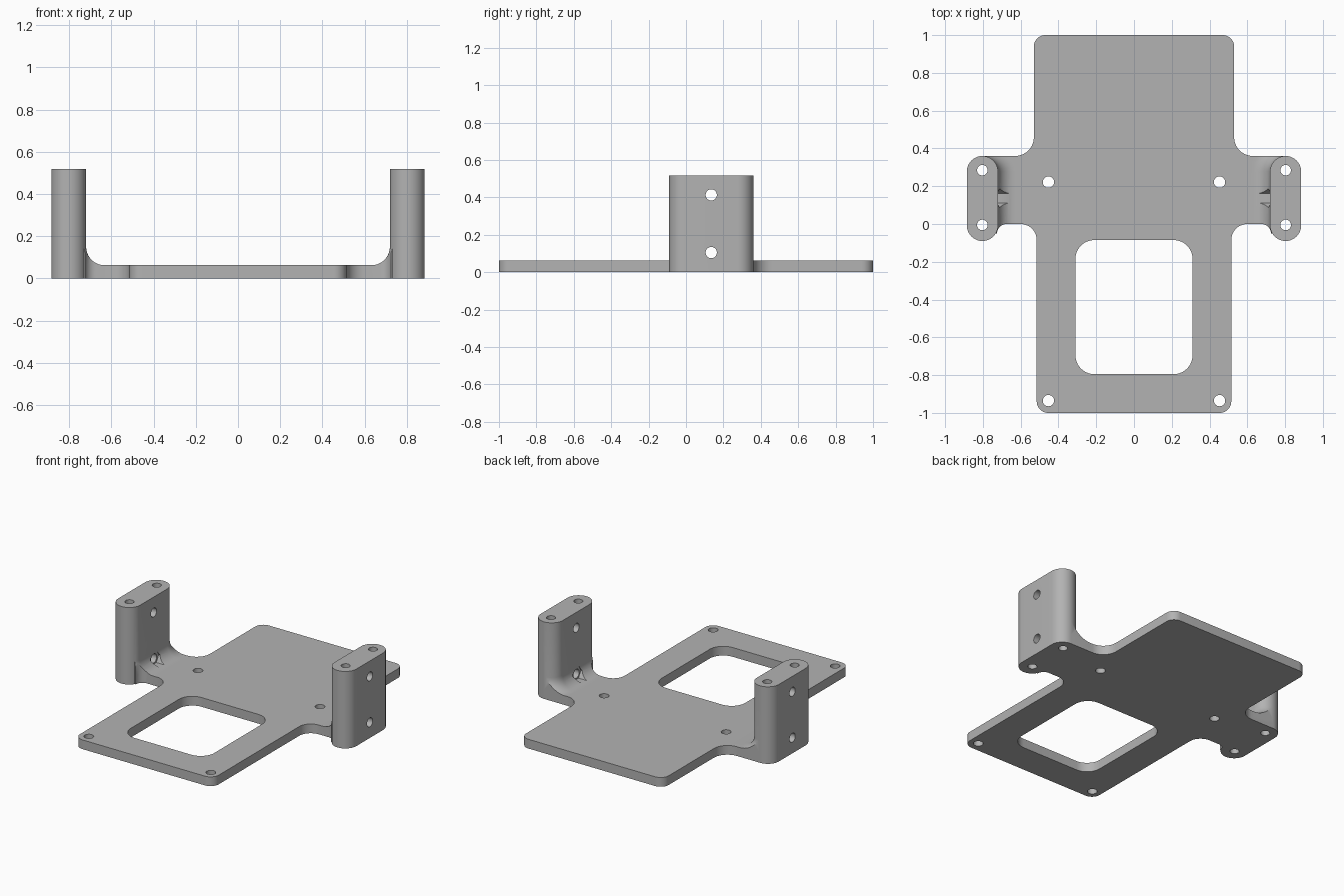
import bpy, bmesh
from math import sin, cos, pi, radians
from mathutils import Vector, Matrix

cube = bpy.data.objects.get("Cube")
if cube:
    bpy.data.objects.remove(cube, do_unlink=True)

grey = bpy.data.materials.new("matte grey")
grey.use_nodes = True
COLOUR = (0.45, 0.45, 0.45, 1)
grey.diffuse_color = COLOUR
grey.node_tree.nodes["Principled BSDF"].inputs["Base Color"].default_value = COLOUR

THICK, HEIGHT = 0.062, 0.517          # plate thickness, post height
POST_X, POST_R = 0.8025, 0.0825       # post centre line and end radius
POST_Y = (-0.0075, 0.2775)            # centres of the rounded post ends
FLARE = 0.088                         # fillet radius at the post foot


def rounded(corners, steps=10):
    """Outline from (x, y, radius) right-angle corners, with arcs at the corners."""
    out = []
    for i, (x, y, r) in enumerate(corners):
        p = Vector((x, y))
        if r == 0:
            out.append(p)
            continue
        a = (Vector(corners[i - 1][:2]) - p).normalized()
        b = (Vector(corners[(i + 1) % len(corners)][:2]) - p).normalized()
        centre = p + (a + b) * r
        for k in range(steps + 1):
            t = k / steps * pi / 2
            out.append(centre - b * r * cos(t) - a * r * sin(t))
    return out


def stadium(x, grow=0.0, steps=20):
    """Rounded slot outline of a post, optionally grown outward."""
    r = POST_R + grow
    ends = ((POST_Y[1], 0), (POST_Y[0], pi))
    return [Vector((x + r * cos(s + pi * k / steps), y + r * sin(s + pi * k / steps)))
            for y, s in ends for k in range(steps + 1)]


def loft(name, rings):
    """Closed solid through a list of (outline, z) rings."""
    bm = bmesh.new()
    loops = [[bm.verts.new((p.x, p.y, z)) for p in outline] for outline, z in rings]
    n = len(loops[0])
    for low, high in zip(loops, loops[1:]):
        for i in range(n):
            j = (i + 1) % n
            bm.faces.new((low[i], low[j], high[j], high[i]))
    bm.faces.new(loops[0][::-1])
    bm.faces.new(loops[-1])
    bmesh.ops.recalc_face_normals(bm, faces=bm.faces)
    return finish(name, bm)


def finish(name, bm):
    mesh = bpy.data.meshes.new(name)
    bm.to_mesh(mesh)
    bm.free()
    mesh.materials.append(grey)
    ob = bpy.data.objects.new(name, mesh)
    bpy.context.collection.objects.link(ob)
    return ob


def rod(name, centre, radius, length, axis="Z", sides=32):
    bm = bmesh.new()
    turn = Matrix.Rotation(radians(90), 4, "Y") if axis == "X" else Matrix()
    bmesh.ops.create_cone(bm, cap_ends=True, segments=sides, radius1=radius, radius2=radius,
                          depth=length, matrix=Matrix.Translation(centre) @ turn)
    return finish(name, bm)


def combine(body, tool, operation):
    """Apply a boolean and discard the tool."""
    mod = body.modifiers.new(operation.lower(), "BOOLEAN")
    mod.operation, mod.solver, mod.object = operation, "EXACT", tool
    bpy.context.view_layer.objects.active = body
    bpy.ops.object.modifier_apply(modifier=mod.name)
    bpy.data.objects.remove(tool, do_unlink=True)


# Plate outline: front frame, side arms, wide rear deck
half = [(0.515, -1, 0.06), (0.515, 0, 0.085), (0.725, 0, 0.05), (0.725, -0.05, 0),
        (POST_X, -0.05, 0), (POST_X, 0.36, 0), (0.53, 0.36, 0.1), (0.53, 1, 0.06)]
outline = rounded(half + [(-x, y, r) for x, y, r in reversed(half)])
body = loft("mounting_bracket", [(outline, 0), (outline, THICK)])

# Front window
window = rounded([(-0.31, -0.795, 0.1), (0.31, -0.795, 0.1),
                  (0.31, -0.085, 0.1), (-0.31, -0.085, 0.1)])
combine(body, loft("window_cutter", [(window, -0.1), (window, 0.2)]), "DIFFERENCE")

for side in (1, -1):
    x = side * POST_X
    # Post foot fillet, trimmed to the plate outline
    rings = [(stadium(x, FLARE), 0.03)]
    for k in range(11):
        t = k / 10 * pi / 2
        rings.append((stadium(x, FLARE * (1 - sin(t))), THICK + FLARE * (1 - cos(t))))
    flare = loft("post_fillet", rings)
    combine(flare, loft("trim", [(outline, 0.01), (outline, 0.3)]), "INTERSECT")
    combine(body, flare, "UNION")
    # Upright post
    combine(body, loft("post", [(stadium(x), 0), (stadium(x), HEIGHT)]), "UNION")

for side in (1, -1):
    # Vertical holes through posts and plate
    for hx, hy, r in ((0.803, 0.285, 0.028), (0.803, -0.005, 0.028),
                      (0.453, 0.222, 0.03), (0.453, -0.935, 0.03)):
        combine(body, rod("hole", (side * hx, hy, 0.25), r, 1), "DIFFERENCE")
    # Cross holes through posts
    for z in (0.105, 0.413):
        combine(body, rod("cross_hole", (side * 0.8, 0.135, z), 0.03, 0.4, "X"), "DIFFERENCE")
    # Hexagonal nut pocket in the fillet
    combine(body, rod("nut_pocket", (side * 0.67, 0.137, 0.11), 0.05, 0.1, "X", 6), "DIFFERENCE")

# Smooth curved walls, crisp edges
bpy.ops.object.select_all(action="DESELECT")
body.select_set(True)
bpy.context.view_layer.objects.active = body
bpy.ops.object.shade_smooth_by_angle(angle=radians(30))
